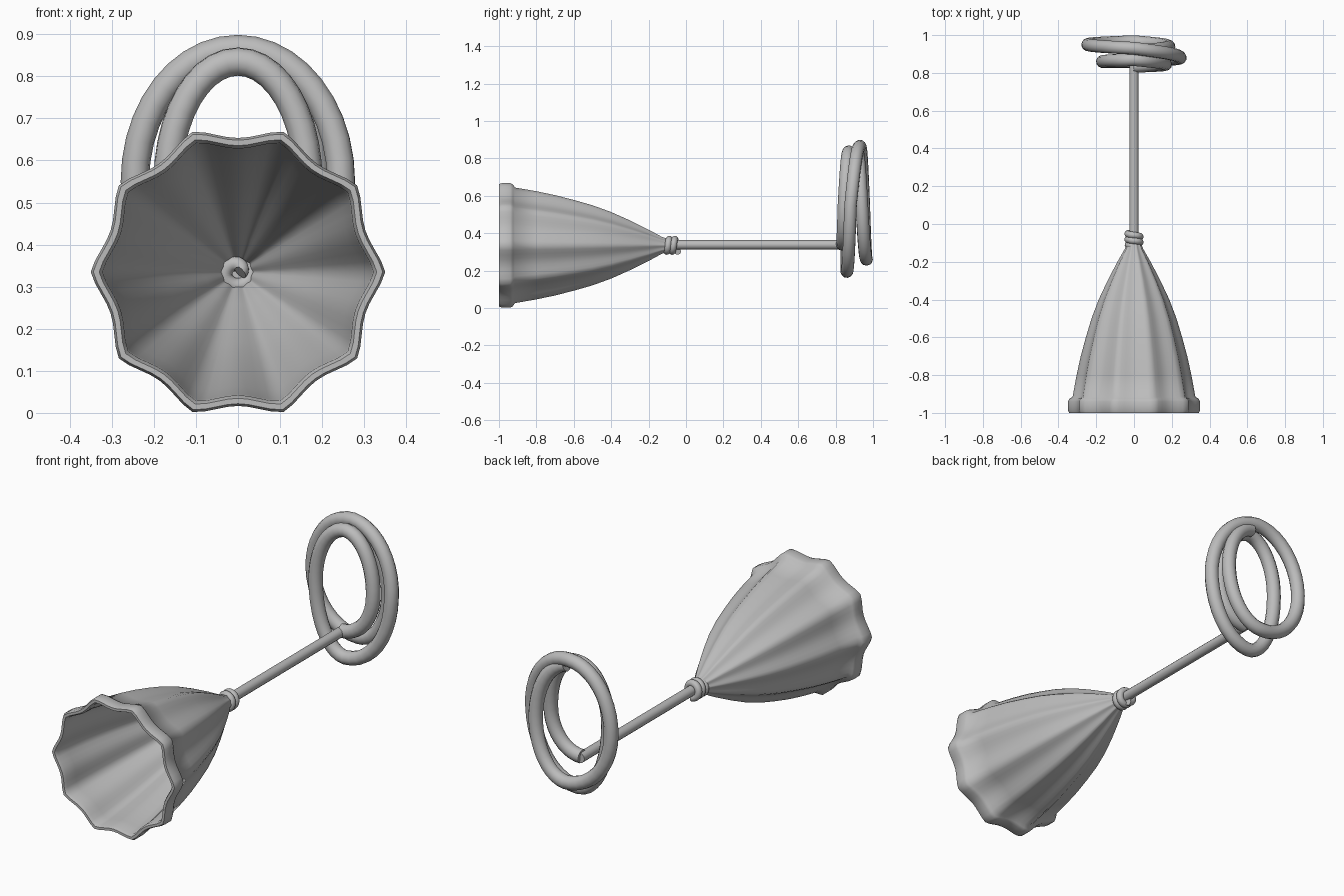
import bpy, bmesh, math

if "Cube" in bpy.data.objects:
    bpy.data.objects.remove(bpy.data.objects["Cube"])

ZC = 0.335  # height of the horn axis
grey = bpy.data.materials.new("light grey")
grey.diffuse_color = (0.5, 0.5, 0.5, 1)
grey.use_nodes = True
grey.node_tree.nodes["Principled BSDF"].inputs["Base Color"].default_value = grey.diffuse_color


def finish(ob, angle):
    ob.data.materials.append(grey)
    bpy.ops.object.select_all(action='DESELECT')
    ob.select_set(True)
    bpy.context.view_layer.objects.active = ob
    if ob.type == 'CURVE':
        bpy.ops.object.convert(target='MESH')
    bpy.ops.object.shade_smooth_by_angle(angle=math.radians(angle))


def tube(name, pts, radius):
    cu = bpy.data.curves.new(name, 'CURVE')
    cu.dimensions = '3D'
    cu.bevel_depth = radius
    cu.bevel_resolution = 4
    cu.use_fill_caps = True
    sp = cu.splines.new('POLY')
    sp.points.add(len(pts) - 1)
    for p, co in zip(sp.points, pts):
        p.co = (*co, 1)
    ob = bpy.data.objects.new(name, cu)
    bpy.context.collection.objects.link(ob)
    finish(ob, 45)


# Scalloped horn: (radius, y) profile, outside then rim then inside
outer = [(.03, -.08), (.048, -.13), (.088, -.2), (.14, -.3), (.187, -.4), (.225, -.5),
         (.255, -.6), (.282, -.7), (.304, -.8), (.325, -.915)]
rim = [(.342, -.925), (.35, -.94), (.35, -.985), (.344, -1), (.33, -1), (.322, -.985)]
inner = [(r - .006, y) for r, y in reversed(outer)]
N = 80
bm = bmesh.new()
rings = []
for r, y in outer + rim + inner:
    ring = []
    for i in range(N):
        a = 2 * math.pi * i / N
        s = r * (1 - .09 * abs(math.sin(5 * a)) ** 1.3)
        ring.append(bm.verts.new((s * math.cos(a), y, ZC + s * math.sin(a))))
    rings.append(ring)
for k in range(len(rings)):
    p, q = rings[k], rings[(k + 1) % len(rings)]
    for i in range(N):
        j = (i + 1) % N
        bm.faces.new((p[i], p[j], q[j], q[i]))
bmesh.ops.recalc_face_normals(bm, faces=bm.faces)
me = bpy.data.meshes.new("horn")
bm.to_mesh(me)
bm.free()
horn = bpy.data.objects.new("horn", me)
bpy.context.collection.objects.link(horn)
finish(horn, 50)

# Straight stem
tube("stem", [(0, -.1, ZC + .003), (0, .85, ZC + .003)], .025)

# Small wrap round the neck, spiralling out from the axis
wrap = []
for i in range(73):
    t = i / 72
    a = 2 * math.pi * 2.75 * t
    r = min(.005 + .14 * t, .033)
    wrap.append((r * math.cos(a), -.125 + .08 * t, ZC + r * math.sin(a)))
tube("neck_wrap", wrap, .018)

# Big coil: (extent, y) per quarter turn, alternating height and half width
keys = [(.34, .835), (.167, .845), (.835, .87), (.167, .86), (.195, .86), (.245, .88),
        (.865, .93), (.245, .95), (.26, .965), (.185, .94), (.835, .915)]
mid = .55
coil = []
for k in range(len(keys) - 1):
    (e0, y0), (e1, y1) = keys[k], keys[k + 1]
    width, height = (e1, e0) if k % 2 == 0 else (e0, e1)
    for i in range(10):
        t = i / 10
        a = (k + t) * math.pi / 2
        coil.append((width * math.sin(a), y0 + (y1 - y0) * t,
                     mid + abs(height - mid) * -math.cos(a)))
tube("coil", coil, .034)
